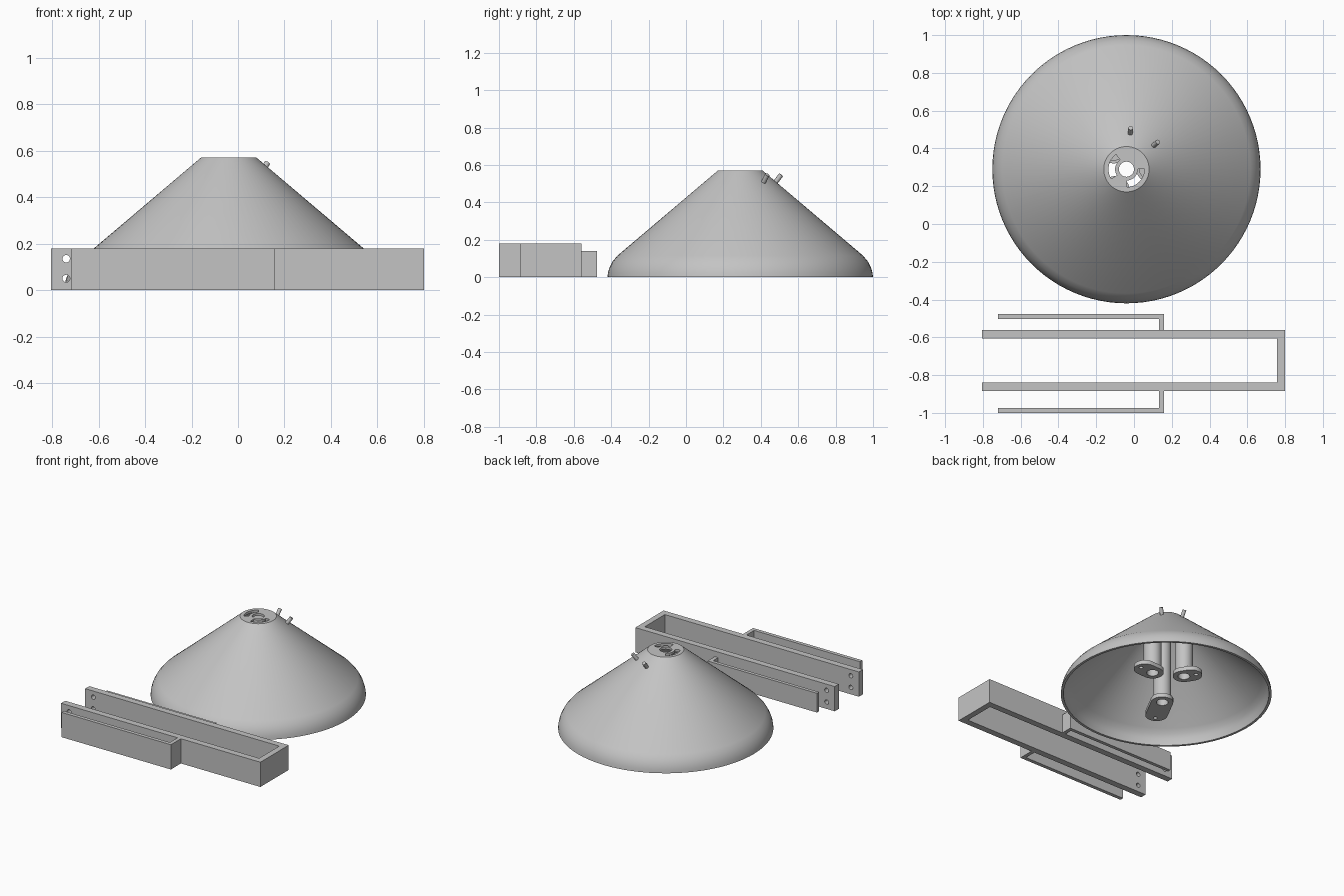
import bpy, bmesh, math
from mathutils import Vector, Matrix

if "Cube" in bpy.data.objects:
    bpy.data.objects.remove(bpy.data.objects["Cube"])

grey = bpy.data.materials.new("light grey")
grey.diffuse_color = (0.55, 0.55, 0.55, 1)
grey.use_nodes = True
grey.node_tree.nodes["Principled BSDF"].inputs["Base Color"].default_value = grey.diffuse_color
CX, CY = -0.04, 0.29          # shade axis


def make(name, bm, smooth=True):
    bmesh.ops.remove_doubles(bm, verts=bm.verts, dist=1e-5)
    bmesh.ops.recalc_face_normals(bm, faces=bm.faces)
    me = bpy.data.meshes.new(name)
    bm.to_mesh(me)
    bm.free()
    me.materials.append(grey)
    ob = bpy.data.objects.new(name, me)
    bpy.context.collection.objects.link(ob)
    return ob


def select(ob):
    bpy.ops.object.select_all(action='DESELECT')
    ob.select_set(True)
    bpy.context.view_layer.objects.active = ob


def smooth(ob, angle=30):
    select(ob)
    bpy.ops.object.shade_smooth_by_angle(angle=math.radians(angle))


def cut(ob, cutter):
    select(ob)
    m = ob.modifiers.new("cut", 'BOOLEAN')
    m.operation = 'DIFFERENCE'
    m.solver = 'EXACT'
    m.object = cutter
    bpy.ops.object.modifier_apply(modifier=m.name)
    bpy.data.objects.remove(cutter)


def prism(name, pts, z0, z1):
    """Extrude a flat outline upward."""
    bm = bmesh.new()
    f = bm.faces.new([bm.verts.new((x, y, z0)) for x, y in pts])
    r = bmesh.ops.extrude_face_region(bm, geom=[f])
    vs = [v for v in r['geom'] if isinstance(v, bmesh.types.BMVert)]
    bmesh.ops.translate(bm, verts=vs, vec=(0, 0, z1 - z0))
    return make(name, bm)


def rod(name, a, b, r, seg=24):
    a, b = Vector(a), Vector(b)
    d = b - a
    mat = Matrix.Translation((a + b) / 2) @ d.to_track_quat('Z', 'Y').to_matrix().to_4x4()
    bm = bmesh.new()
    bmesh.ops.create_cone(bm, cap_ends=True, segments=seg, radius1=r, radius2=r,
                          depth=d.length, matrix=mat)
    return make(name, bm)


def polar(r, deg):
    t = math.radians(deg)
    return CX + r * math.cos(t), CY + r * math.sin(t)


# conical shade: closed profile revolved around its axis
profile = [(0.71, 0), (0.707, 0.025), (0.698, 0.055), (0.682, 0.085), (0.657, 0.115),
           (0.12, 0.57), (0.04, 0.57), (0.04, 0.553), (0.115, 0.553),
           (0.643, 0.105), (0.668, 0.075), (0.684, 0.045), (0.692, 0)]
N = 96
bm = bmesh.new()
rings = [[bm.verts.new((*polar(r, 360 * i / N), z)) for r, z in profile] for i in range(N)]
for i in range(N):
    a, b = rings[i], rings[(i + 1) % N]
    for j in range(len(profile)):
        k = (j + 1) % len(profile)
        bm.faces.new((a[j], b[j], b[k], a[k]))
shade = make("shade", bm)

# curved slots in the top disc
for a0, a1 in ((125, 212), (-88, 0)):
    angs = [a0 + (a1 - a0) * i / 14 for i in range(15)]
    outline = [polar(0.095, a) for a in angs] + [polar(0.06, a) for a in reversed(angs)]
    cut(shade, prism("slot_cutter", outline, 0.53, 0.6))
smooth(shade)

# two pins standing out of the cone
for i, a in enumerate((84, 41)):
    smooth(rod(f"pin_{i}", (*polar(0.165, a), 0.475), (*polar(0.22, a), 0.548), 0.013, 16))

# three hanging tubes, each with a drilled rounded tab at its foot
for i, (ang, foot, reach) in enumerate(((242.5, 0.02, 0.38), (2.5, 0.13, 0.27), (122.5, 0.13, 0.25))):
    x, y = polar(0.125, ang)
    tube = rod(f"tube_{i}", (x, y, foot), (x, y, 0.5), 0.06, 32)
    cut(tube, rod("bore_cutter", (x, y, foot - 0.1), (x, y, 0.45), 0.04, 32))
    smooth(tube)
    ex, ey = polar(reach - 0.075, ang)
    tab_pts = [(x + 0.075 * math.cos(t), y + 0.075 * math.sin(t)) for t in
               (math.radians(ang + 90 + 15 * k) for k in range(13))]
    tab_pts += [(ex + 0.075 * math.cos(t), ey + 0.075 * math.sin(t)) for t in
                (math.radians(ang - 90 + 15 * k) for k in range(13))]
    tab = prism(f"tab_{i}", tab_pts, foot - 0.015, foot + 0.015)
    cut(tab, rod("hole_cutter", (x, y, -0.2), (x, y, 0.4), 0.04, 32))
    hx, hy = polar(reach - 0.04, ang)
    cut(tab, rod("hole_cutter", (hx, hy, -0.2), (hx, hy, 0.4), 0.014, 16))
    smooth(tab)

# long U-shaped frame with two screw holes through both arms
frame = prism("frame", [(-0.805, -0.885), (0.8, -0.885), (0.8, -0.56), (-0.805, -0.56),
                        (-0.805, -0.607), (0.757, -0.607), (0.757, -0.838), (-0.805, -0.838)],
              0, 0.18)
for z in (0.135, 0.05):
    cut(frame, rod("hole_cutter", (-0.74, -0.95, z), (-0.74, -0.5, z), 0.016))
smooth(frame)

# L-shaped side arms, the rear one lower
for name, inner, outer, wall, h in (("front_side_arm", -0.885, -1.0, -0.973, 0.18),
                                    ("rear_side_arm", -0.56, -0.477, -0.502, 0.14)):
    prism(name, [(0.16, inner), (0.16, outer), (-0.72, outer), (-0.72, wall),
                 (0.133, wall), (0.133, inner)], 0, h)
